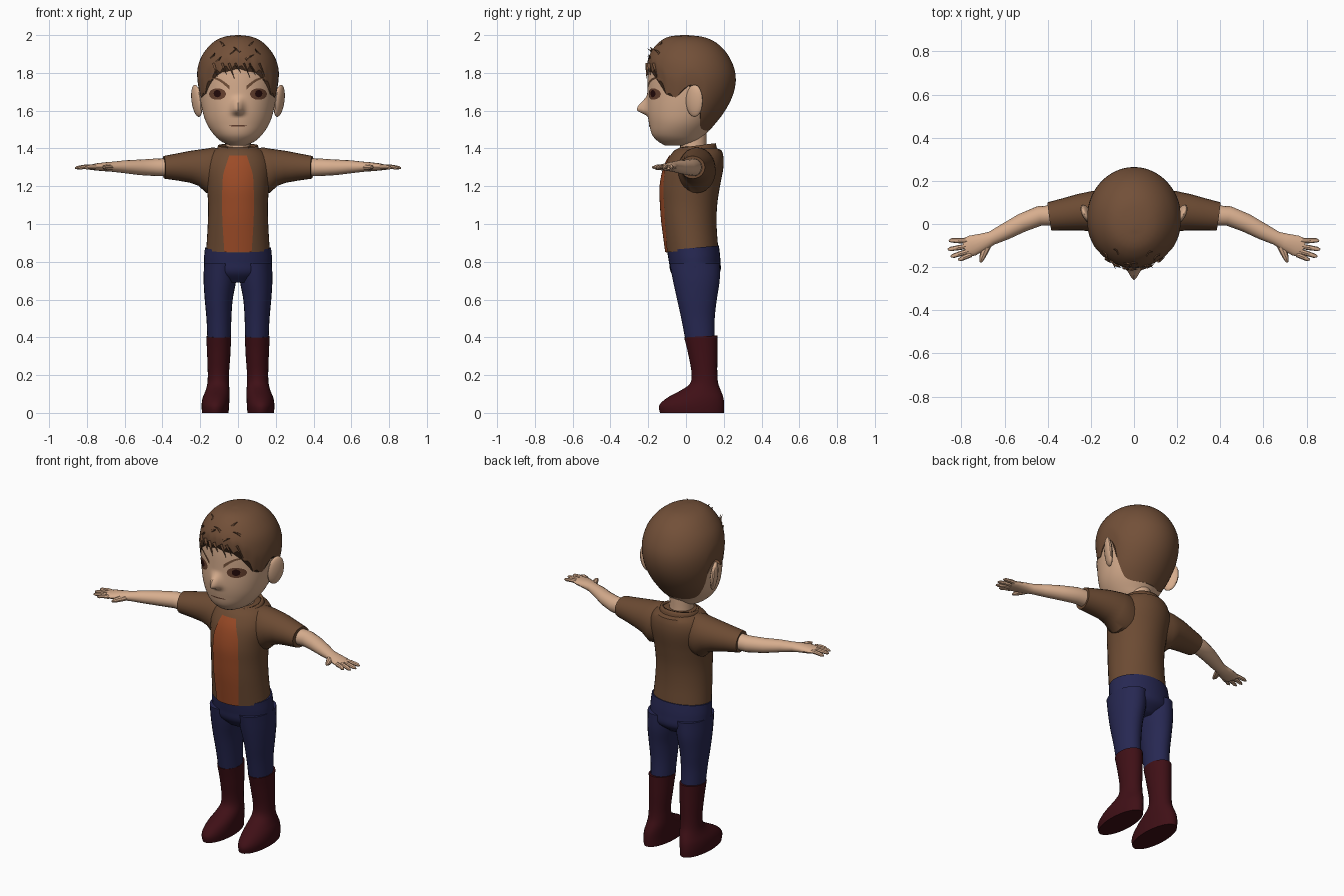
import bpy, bmesh, math
from mathutils import Vector

cube = bpy.data.objects.get("Cube")
if cube:
    bpy.data.objects.remove(cube, do_unlink=True)


def material(name, *rgb):
    m = bpy.data.materials.new(name)
    m.use_nodes = True
    m.diffuse_color = (*rgb, 1)
    m.node_tree.nodes["Principled BSDF"].inputs["Base Color"].default_value = (*rgb, 1)
    return m


skin = material("skin", .68, .42, .27)
hair_brown = material("hair brown", .17, .08, .04)
jacket_brown = material("jacket brown", .15, .07, .033)
orange = material("shirt orange", .33, .07, .02)
navy = material("trouser navy", .02, .021, .085)
maroon = material("boot maroon", .05, .005, .008)
eye_brown = material("eye brown", .14, .055, .03)
dark = material("pupil dark", .018, .003, .003)
parts = []


def grid(name, mat, f, nu, nv, closed=True, caps=True, front=False):
    """Surface from f(u, v), wrapped in u if closed, with optional end caps."""
    bm = bmesh.new()
    cols = nu if closed else nu + 1
    rows = [[bm.verts.new(f(i / nu, j / nv)) for i in range(cols)] for j in range(nv + 1)]
    for a, b in zip(rows, rows[1:]):
        for i in range(nu):
            k = (i + 1) % cols
            bm.faces.new((a[i], a[k], b[k], b[i]))
    if closed and caps:
        bm.faces.new(rows[0])
        bm.faces.new(rows[-1])
    bmesh.ops.recalc_face_normals(bm, faces=bm.faces)
    if front and sum(p.normal.y for p in bm.faces) > 0:
        bmesh.ops.reverse_faces(bm, faces=bm.faces)
    me = bpy.data.meshes.new(name)
    bm.to_mesh(me)
    bm.free()
    me.materials.append(mat)
    ob = bpy.data.objects.new(name, me)
    bpy.context.collection.objects.link(ob)
    parts.append(ob)
    return ob


def sample(rows, z):
    """Smoothly interpolate the columns of a profile at height z."""
    z = min(max(z, rows[0][0]), rows[-1][0])
    i = max(k for k in range(len(rows) - 1) if rows[k][0] <= z)

    def slope(k, c):
        a, b = rows[max(k - 1, 0)], rows[min(k + 1, len(rows) - 1)]
        return (b[c] - a[c]) / (b[0] - a[0])
    a, b = rows[i], rows[i + 1]
    d = b[0] - a[0]
    t = (z - a[0]) / d
    return [a[c] * (1 + 2 * t) * (1 - t) ** 2 + b[c] * t * t * (3 - 2 * t)
            + d * t * (1 - t) * (slope(i, c) * (1 - t) - slope(i + 1, c) * t)
            for c in range(1, len(a))]


def around(rows, z, a, grow=0.0):
    """Point on an upright profile (z, centre x, half width, front y, back y)."""
    xc, hx, yf, yb = sample(rows, z)
    return Vector((xc + (hx + grow) * math.sin(a),
                   (yf + yb) / 2 - ((yb - yf) / 2 + grow) * math.cos(a), z))


def loft(name, mat, rows, nu=24, nv=24, post=lambda p: p):
    lo, hi = rows[0][0], rows[-1][0]
    return grid(name, mat, lambda u, v: post(around(rows, lo + (hi - lo) * v, u * math.tau)), nu, nv)


def tube(name, mat, stations, s=1, nu=12):
    """Oval tube through stations (x, y, z, half width, half height)."""
    pts = [Vector((s * p[0], p[1], p[2])) for p in stations]
    n = len(pts) - 1

    def f(u, v):
        i = round(v * n)
        d = pts[min(i + 1, n)] - pts[max(i - 1, 0)]
        side = d.cross(Vector((0, 0, 1))).normalized()
        up = side.cross(d).normalized()
        a = u * math.tau
        return pts[i] + side * stations[i][3] * math.cos(a) + up * stations[i][4] * math.sin(a)
    return grid(name, mat, f, nu, n)


# Jacket body with a hem that rises at the back
torso = [(.86, 0, .168, -.105, .17), (1, 0, .16, -.125, .162), (1.1, 0, .158, -.133, .165),
         (1.2, 0, .165, -.135, .18), (1.3, 0, .175, -.115, .198), (1.36, 0, .16, -.085, .197),
         (1.4, 0, .12, -.05, .18), (1.41, 0, .08, -.02, .14)]


def hem(p):
    p.z += .1 * p.y * max(0, 1 - abs(p.z - .86) / .1)
    return p


loft("jacket_body", jacket_brown, torso, 40, 30, hem)


# Shirt panel lying on the jacket front
def panel(u, v):
    z = .862 + .5 * v
    half = .07 + .012 * math.sin(v * math.pi) - .025 * max(0, v - .8) / .2
    hx = sample(torso, z)[1]
    return hem(around(torso, z, math.asin((2 * u - 1) * half / hx), .005))


grid("shirt_panel", orange, panel, 12, 24, closed=False, front=True)


# Collar, open at the front
def collar_point(u, v):
    a = math.radians(32 + 296 * u)
    r = 1 - .12 * v
    back = .5 - .5 * math.cos(a)
    return Vector((.12 * r * math.sin(a), .06 - .11 * r * math.cos(a), 1.355 + .025 * back + .048 * v))


collar = grid("collar", jacket_brown, collar_point, 28, 3, closed=False)
mod = collar.modifiers.new("thickness", 'SOLIDIFY')
mod.thickness = .014

# Hips and neck
loft("hips", navy, [(.69, 0, .09, -.03, .12), (.74, 0, .17, -.078, .178),
                    (.8, 0, .18, -.09, .182), (.87, 0, .175, -.1, .174)], 32, 16, hem)
loft("neck", skin, [(1.3, 0, .08, -.045, .13), (1.38, 0, .067, -.03, .11), (1.5, 0, .065, -.04, .11)])

# Head with the nose swelling out of the face
skull = [(1.415, 0, .04, -.11, .02), (1.435, 0, .085, -.145, .07), (1.47, 0, .125, -.178, .1),
         (1.53, 0, .165, -.195, .15), (1.6, 0, .188, -.205, .2), (1.7, 0, .205, -.205, .245),
         (1.79, 0, .208, -.203, .253), (1.87, 0, .19, -.192, .225), (1.93, 0, .15, -.16, .18),
         (1.97, 0, .1, -.115, .12), (1.986, 0, .05, -.07, .06), (1.99, 0, .004, -.02, 0)]


def face(z, a, grow=0.0):
    p = around(skull, z, a, grow)
    if p.y < 0:
        t = (1.69 - z) / .085 if z > 1.605 else (z - 1.565) / .04
        t = min(max(t, 0), 1)
        p.y -= .055 * t * t * (3 - 2 * t) * math.exp(-(p.x / .027) ** 2)
    return p


grid("head", skin, lambda u, v: face(1.415 + .575 * v, u * math.tau), 96, 64)

# Hair cap with jagged fringe, sideburns and a low nape
hairline = [(0, 1.835), (25, 1.83), (40, 1.79), (55, 1.72), (72, 1.67), (80, 1.71),
            (92, 1.735), (104, 1.69), (112, 1.6), (130, 1.51), (180, 1.495)]


def hair_point(u, v):
    a = u * math.tau
    deg = abs((math.degrees(a) + 180) % 360 - 180)
    low = sample(hairline, deg)[0]
    if deg < 66:
        low -= .035 * abs((deg + 3) % 15 / 7.5 - 1) - .01
    z = low + (1.99 - low) * math.sin(v * math.pi / 2)
    p = around(skull, z, a, .003 + .008 * min(1, v * 5) * (1 - v * .5))
    p.z += .01 * v
    return p


grid("hair", hair_brown, hair_point, 120, 20)

# Loose locks: fringe points, then tufts on the crown
for i, (deg, drop) in enumerate([(-38, .07), (-24, .06), (-13, .08), (-4, .05), (9, .075), (17, .06), (33, .07)]):
    path = []
    for k in range(5):
        p = around(skull, 1.85 - drop * k / 4, math.radians(deg + 2 * k), .008)
        path.append((*p, .011 * (1.05 - k / 4), .005 * (1.1 - k / 4)))
    tube(f"fringe_lock_{i}", hair_brown, path, nu=6)
for i, (deg, z, bend) in enumerate([(-48, 1.88, 1), (-30, 1.94, -1), (-14, 1.9, 1), (4, 1.91, -1),
                                    (24, 1.94, 1), (40, 1.9, -1), (-35, 1.86, 1), (12, 1.87, 1)]):
    path = []
    for k in range(5):
        p = around(skull, z + .007 * k, math.radians(deg + bend * 3 * k), .006 + .0022 * k * k)
        path.append((*p, .009 * (1.05 - k / 4), .009 * (1.05 - k / 4)))
    tube(f"crown_tuft_{i}", hair_brown, path, nu=6)


# Thin plates that follow the face
def plate(name, mat, outline, grow, nu=16, nv=4):
    def f(u, v):
        x, z = outline(u, v)
        return face(z, math.asin(x / sample(skull, z)[1]), grow)
    return grid(name, mat, f, nu, nv, closed=False, front=True)


def oval(s, cx, cz, rx, rz):
    def f(u, v):
        w = 2 * u - 1
        return s * (cx + rx * w), cz + rz * math.sqrt(max(0, 1 - w * w)) * (2 * v - 1)
    return f


plate("mouth", eye_brown, oval(1, 0, 1.52, .048, .004), .003)

for s, side in ((1, "left"), (-1, "right")):
    # Eye and brow
    plate(side + "_eye", eye_brown, oval(s, .107, 1.688, .045, .03), .003)
    plate(side + "_pupil", dark, oval(s, .107, 1.69, .019, .019), .005)
    plate(side + "_brow", hair_brown, lambda u, v: (
        s * (.045 + .12 * u), 1.722 + .05 * math.sin(u * 2.2) + (v - .5) * .018 * (1.15 - u)), .005)

    # Ear
    def ear(u, v):
        a, b = u * math.tau, math.pi * (.02 + .96 * v)
        x, y, z = .022 * math.sin(b) * math.cos(a), .045 * math.sin(b) * math.sin(a), -.085 * math.cos(b)
        return Vector((s * (.218 + x + y * .4 + z * .12), .045 + y, 1.652 + z))
    grid(side + "_ear", skin, ear, 16, 12)

    # Sleeve, arm and hand
    tube(side + "_sleeve", jacket_brown, [
        (.06, .055, 1.28, .08, .11), (.15, .058, 1.285, .1, .122), (.19, .058, 1.3, .095, .1),
        (.25, .055, 1.303, .085, .085), (.32, .045, 1.302, .075, .072), (.392, .035, 1.3, .066, .06)], s, 24)
    tube(side + "_arm", skin, [
        (.36, .04, 1.3, .048, .048), (.44, .037, 1.3, .046, .046), (.52, .005, 1.3, .043, .041),
        (.6, -.037, 1.303, .038, .034), (.66, -.066, 1.303, .032, .027), (.7, -.083, 1.303, .04, .024),
        (.75, -.1, 1.302, .048, .019), (.785, -.112, 1.3, .044, .013)], s, 16)
    for name, y0, x1, y1 in (("index", -.142, .815, -.165), ("middle", -.123, .85, -.15),
                             ("ring", -.1, .863, -.118), ("little", -.078, .858, -.078)):
        tube(f"{side}_{name}_finger", skin, [
            (.755, y0, 1.302, .012, .013), ((.755 + x1) / 2, (y0 + y1) / 2, 1.303, .012, .012),
            (x1 - .012, y1 + .002, 1.298, .01, .009), (x1, y1, 1.296, .004, .004)], s, 8)
    tube(side + "_thumb", skin, [(.675, -.085, 1.3, .02, .018), (.692, -.125, 1.3, .018, .016),
                                 (.705, -.158, 1.3, .013, .013), (.71, -.178, 1.3, .005, .005)], s, 8)

    # Trouser leg
    loft(side + "_trouser_leg", navy, [
        (.39, s * .1, .062, -.004, .152), (.5, s * .101, .066, -.025, .152), (.6, s * .102, .074, -.047, .163),
        (.7, s * .096, .086, -.069, .178), (.79, s * .092, .088, -.086, .181)], 24, 20)
    # Boot
    loft(side + "_boot", maroon, [
        (0, s * .12, .07, -.138, .2), (.04, s * .12, .073, -.142, .202), (.08, s * .116, .071, -.1, .198),
        (.115, s * .109, .064, -.035, .186), (.15, s * .105, .058, .018, .172), (.2, s * .104, .056, .03, .166),
        (.3, s * .102, .061, .014, .166), (.405, s * .102, .066, -.01, .166)], 28, 28,
        lambda p: Vector((p.x, p.y, p.z + .06 * max(0, p.z - .35) / .055 * (p.y - .08))))

# Smooth shading that keeps hems and soles crisp
bpy.ops.object.select_all(action='DESELECT')
for ob in parts:
    ob.select_set(True)
bpy.context.view_layer.objects.active = parts[0]
bpy.ops.object.shade_smooth_by_angle(angle=math.radians(40))
